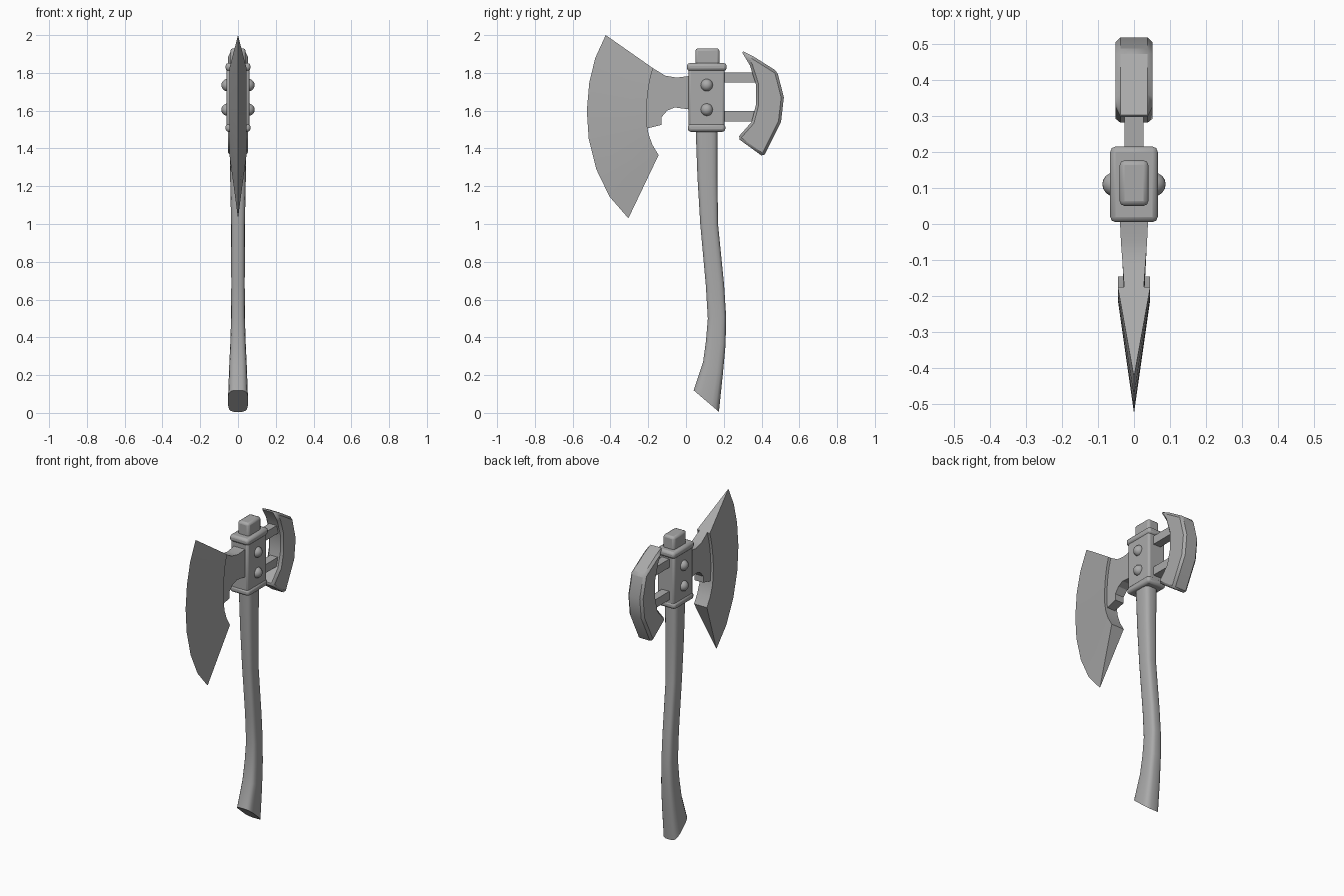
import bpy, bmesh, math
from mathutils import Vector

if "Cube" in bpy.data.objects:
    bpy.data.objects.remove(bpy.data.objects["Cube"])

GREY = (0.4, 0.4, 0.4, 1)
metal = bpy.data.materials.new("plain_grey")
metal.use_nodes = True
metal.diffuse_color = GREY
metal.node_tree.nodes["Principled BSDF"].inputs["Base Color"].default_value = GREY


def finish(name, bm, bevel=0, segments=2, angle=35):
    """Turn a bmesh into a shaded object, with an optional bevel."""
    bmesh.ops.recalc_face_normals(bm, faces=bm.faces)
    mesh = bpy.data.meshes.new(name)
    bm.to_mesh(mesh)
    bm.free()
    ob = bpy.data.objects.new(name, mesh)
    bpy.context.collection.objects.link(ob)
    mesh.materials.append(metal)
    if bevel:
        mod = ob.modifiers.new("bevel", "BEVEL")
        mod.width, mod.segments = bevel, segments
        mod.limit_method, mod.angle_limit = "ANGLE", math.radians(40)
    bpy.ops.object.select_all(action="DESELECT")
    bpy.context.view_layer.objects.active = ob
    ob.select_set(True)
    bpy.ops.object.shade_smooth_by_angle(angle=math.radians(angle))
    return ob


def box(name, hx, y0, y1, z0, z1, bevel=0, segments=2):
    bm = bmesh.new()
    bmesh.ops.create_cube(bm, size=1)
    for v in bm.verts:
        v.co = (v.co.x * 2 * hx, (y0 + y1) / 2 + v.co.y * (y1 - y0),
                (z0 + z1) / 2 + v.co.z * (z1 - z0))
    return finish(name, bm, bevel, segments)


def skin(bm, rings):
    for a, b in zip(rings, rings[1:]):
        for i in range(len(a)):
            j = (i + 1) % len(a)
            bm.faces.new((a[i], a[j], b[j], b[i]))
    bm.faces.new(rings[0])
    bm.faces.new(rings[-1])


def plate(name, outline, half_width, bevel=0):
    """Solid from a side outline; half_width(y) gives its thickness."""
    bm = bmesh.new()
    skin(bm, [[bm.verts.new((s * half_width(y), y, z)) for y, z in outline]
              for s in (-1, 1)])
    return finish(name, bm, bevel, 1, 25)


# Handle: rounded sections (front y, front z, back y, back z, half width)
sections = [(0.04, 0.12, 0.175, 0.005, 0.053), (0.09, 0.27, 0.195, 0.2, 0.047),
            (0.105, 0.38, 0.21, 0.36, 0.041), (0.115, 0.5, 0.213, 0.51, 0.037),
            (0.104, 0.68, 0.202, 0.68, 0.036), (0.075, 1.0, 0.17, 1.0, 0.037),
            (0.06, 1.25, 0.167, 1.25, 0.042), (0.05, 1.52, 0.167, 1.52, 0.046)]
bm = bmesh.new()
rings = []
for fy, fz, by, bz, hx in sections:
    front, back = Vector((0, fy, fz)), Vector((0, by, bz))
    ring = []
    for k in range(16):
        a = math.tau * (k + 0.5) / 16
        c, s = (math.copysign(abs(f(a)) ** 0.55, f(a)) for f in (math.cos, math.sin))
        p = front.lerp(back, 0.5 + s / 2)
        ring.append(bm.verts.new((hx * c, p.y, p.z)))
    rings.append(ring)
skin(bm, rings)
finish("handle", bm)
box("handle_top", 0.04, 0.05, 0.177, 1.8, 1.93, 0.014)

# Socket that clamps the head to the handle
box("socket", 0.06, 0.014, 0.205, 1.5, 1.84, 0.012)
box("upper_collar", 0.066, 0.005, 0.215, 1.81, 1.852, 0.015)
box("lower_collar", 0.066, 0.01, 0.208, 1.488, 1.53, 0.015)

# Domed rivets on both sides
for side, label in ((1, "left"), (-1, "right")):
    for z, level in ((1.735, "upper"), (1.605, "lower")):
        bm = bmesh.new()
        bmesh.ops.create_uvsphere(bm, u_segments=16, v_segments=10, radius=0.033)
        bmesh.ops.translate(bm, verts=bm.verts, vec=(side * 0.055, 0.11, z))
        finish(f"{level}_{label}_rivet", bm)

# Neck between socket and blade
plate("blade_neck",
      [(0.03, 1.785), (-0.05, 1.775), (-0.11, 1.785), (-0.175, 1.825),
       (-0.215, 1.7), (-0.22, 1.6), (-0.21, 1.505), (-0.13, 1.525),
       (-0.13, 1.565), (-0.1, 1.6), (-0.06, 1.617), (0.03, 1.605)],
      lambda y: 0.036 + 0.075 * min(max(y, -0.17), 0.0) + 0.004)

# Main blade: wedge from a thick spine to a sharp curved edge
spine = [(-0.175, 1.825), (-0.192, 1.76), (-0.203, 1.69), (-0.21, 1.61),
         (-0.208, 1.53), (-0.198, 1.475), (-0.178, 1.42), (-0.145, 1.365)]
edge = [(-0.425, 2.0), (-0.48, 1.88), (-0.512, 1.75), (-0.525, 1.6),
        (-0.515, 1.45), (-0.475, 1.29), (-0.405, 1.145), (-0.305, 1.03)]
bm = bmesh.new()
left, right = ([bm.verts.new((s * 0.045, y, z)) for y, z in spine] for s in (1, -1))
tip = [bm.verts.new((0, y, z)) for y, z in edge]
for i in range(len(tip) - 1):
    for a, b in ((left, tip), (tip, right), (right, left)):
        bm.faces.new((a[i], a[i + 1], b[i + 1], b[i]))
for i in (0, -1):
    bm.faces.new((left[i], right[i], tip[i]))
finish("main_blade", bm, angle=20)

# Rear crescent and the two bars that hold it
plate("rear_crescent",
      [(0.29, 1.92), (0.36, 1.885), (0.483, 1.808), (0.518, 1.67), (0.503, 1.54),
       (0.41, 1.355), (0.272, 1.455), (0.347, 1.54), (0.37, 1.63), (0.37, 1.74),
       (0.338, 1.84)],
      lambda y: 0.052, 0.014)
for z, level in ((1.775, "upper"), (1.57, "lower")):
    box(f"{level}_bar", 0.026, 0.19, 0.385, z - 0.027, z + 0.027)
